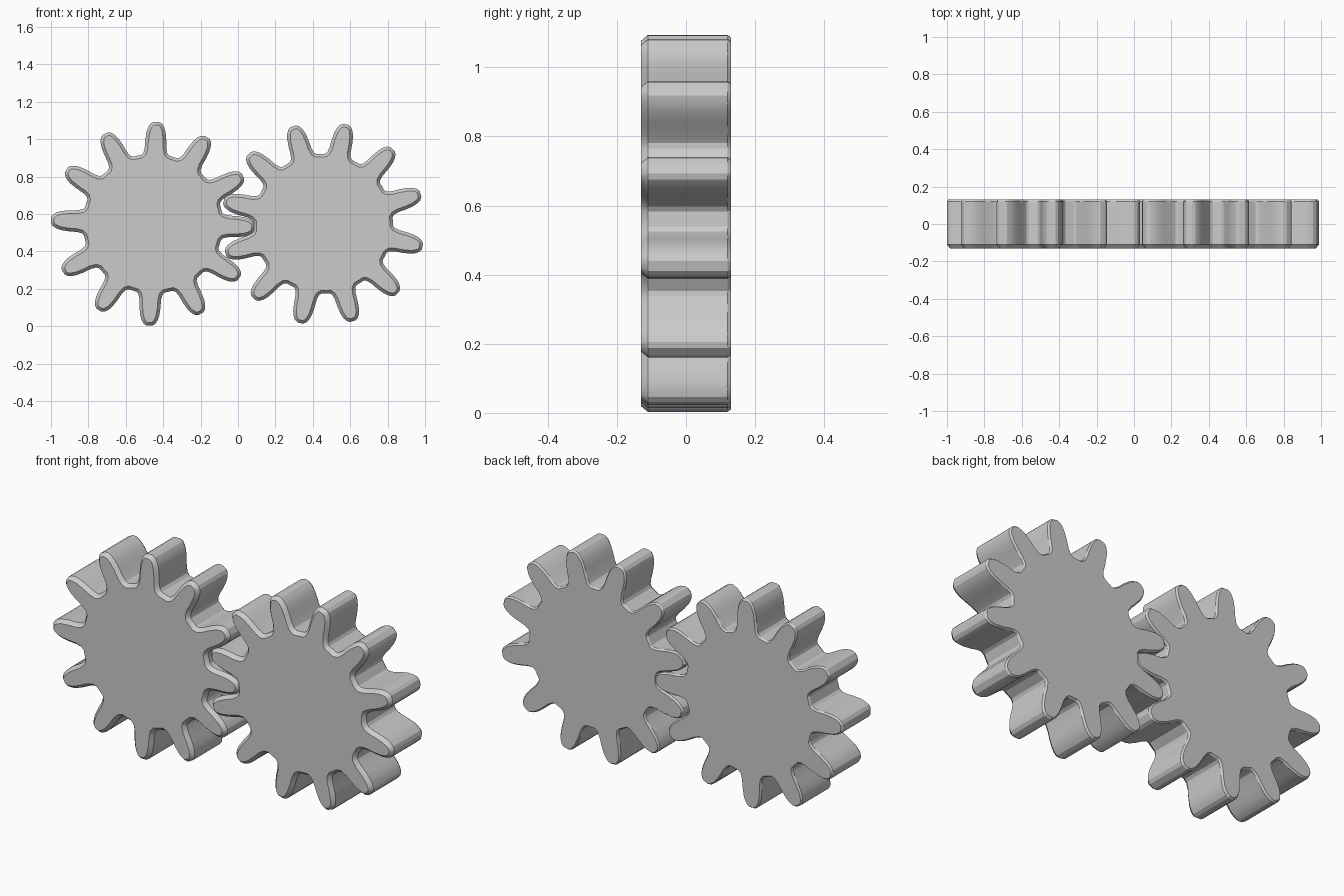
import bpy
import bmesh
from math import radians
from mathutils import Matrix, Vector

if "Cube" in bpy.data.objects:
    bpy.data.objects.remove(bpy.data.objects["Cube"], do_unlink=True)

grey = bpy.data.materials.new("plain_grey")
grey.use_nodes = True
grey.diffuse_color = (0.6, 0.6, 0.6, 1)
grey.node_tree.nodes["Principled BSDF"].inputs["Base Color"].default_value = (0.6, 0.6, 0.6, 1)

TEETH = 12
HALF_DEPTH = 0.13
# Half a tooth from root to tip: (distance from axle, half width)
FLANK = [(0.366, 0.075), (0.378, 0.064), (0.405, 0.058), (0.45, 0.056),
         (0.49, 0.051), (0.515, 0.043), (0.535, 0.031), (0.545, 0.015)]


def gear_outline(first_angle):
    tooth = [Vector((r, -w)) for r, w in FLANK]
    tooth += [Vector((r, w)) for r, w in reversed(FLANK)]
    points = []
    for i in range(TEETH):
        turn = Matrix.Rotation(radians(first_angle + i * 360 / TEETH), 2)
        points += [turn @ p for p in tooth]
    return points


def inset(points, amount):
    result = []
    for i, p in enumerate(points):
        a = (p - points[i - 1]).normalized()
        b = (points[(i + 1) % len(points)] - p).normalized()
        along = (a + b).normalized()
        result.append(p + Vector((-along.y, along.x)) * amount)
    return result


def make_gear(name, centre, first_angle):
    outline = gear_outline(first_angle)
    # Rings from front to back: (y, edge inset), chamfered at both faces
    levels = [(-HALF_DEPTH, 0.017), (-HALF_DEPTH + 0.02, 0),
              (HALF_DEPTH - 0.01, 0), (HALF_DEPTH, 0.007)]
    bm = bmesh.new()
    rings = []
    for y, amount in levels:
        rings.append([bm.verts.new((centre[0] + p.x, y, centre[1] + p.y))
                      for p in inset(outline, amount)])
    n = len(outline)
    for near, far in zip(rings, rings[1:]):
        for i in range(n):
            j = (i + 1) % n
            bm.faces.new((near[i], near[j], far[j], far[i]))
    bm.faces.new(rings[0])
    bm.faces.new(rings[-1])
    bmesh.ops.recalc_face_normals(bm, faces=bm.faces)
    mesh = bpy.data.meshes.new(name)
    bm.to_mesh(mesh)
    bm.free()
    mesh.materials.append(grey)
    obj = bpy.data.objects.new(name, mesh)
    bpy.context.collection.objects.link(obj)
    return obj


# Two interlocking gears
gears = make_gear("meshed_gears", (-0.455, 0.548), -2)
right_gear = make_gear("second_gear", (0.455, 0.548), 17)

# Fuse them where their teeth overlap
fuse = gears.modifiers.new("fuse", 'BOOLEAN')
fuse.operation = 'UNION'
fuse.solver = 'EXACT'
fuse.object = right_gear
bpy.ops.object.select_all(action='DESELECT')
gears.select_set(True)
bpy.context.view_layer.objects.active = gears
bpy.ops.object.modifier_apply(modifier=fuse.name)
bpy.data.objects.remove(right_gear, do_unlink=True)

bpy.ops.object.shade_smooth_by_angle(angle=radians(25))
